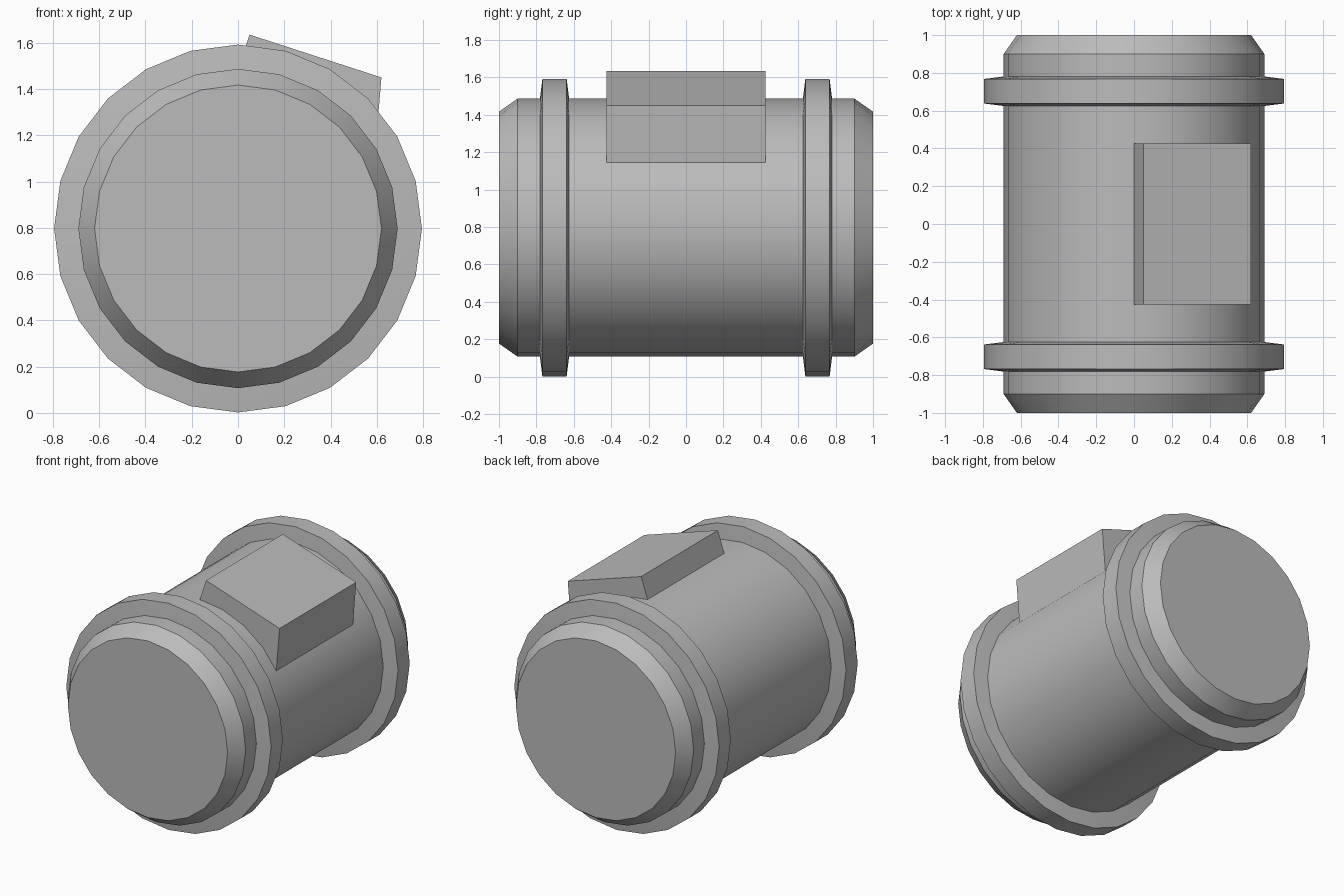
import bpy
import bmesh
from math import sin, cos, pi, radians

cube = bpy.data.objects.get("Cube")
if cube:
    bpy.data.objects.remove(cube, do_unlink=True)

SIDES = 24
AXIS_Z = 0.797

grey = bpy.data.materials.new("plain grey")
grey.use_nodes = True
colour = (0.5, 0.5, 0.5, 1)
grey.diffuse_color = colour
grey.node_tree.nodes["Principled BSDF"].inputs["Base Color"].default_value = colour


def finish(bm, name, smooth=False):
    bmesh.ops.recalc_face_normals(bm, faces=bm.faces)
    mesh = bpy.data.meshes.new(name)
    bm.to_mesh(mesh)
    bm.free()
    mesh.materials.append(grey)
    obj = bpy.data.objects.new(name, mesh)
    bpy.context.collection.objects.link(obj)
    if smooth:
        bpy.ops.object.select_all(action="DESELECT")
        obj.select_set(True)
        bpy.context.view_layer.objects.active = obj
        bpy.ops.object.shade_smooth_by_angle(angle=radians(30))
    return obj


def lathe(name, profile, closed):
    """Turn (radius, y) points around the y axis; cap the ends if open."""
    bm = bmesh.new()
    rings = []
    for r, y in profile:
        angles = [2 * pi * i / SIDES for i in range(SIDES)]
        rings.append([bm.verts.new((r * cos(a), y, AXIS_Z + r * sin(a))) for a in angles])
    pairs = list(zip(rings, rings[1:]))
    if closed:
        pairs.append((rings[-1], rings[0]))
    else:
        bm.faces.new(rings[0])
        bm.faces.new(rings[-1])
    for a, b in pairs:
        for i in range(SIDES):
            j = (i + 1) % SIDES
            bm.faces.new((a[i], a[j], b[j], b[i]))
    return finish(bm, name, smooth=True)


# Barrel with chamfered ends
lathe("barrel", [(0.62, -1), (0.69, -0.9), (0.69, 0.9), (0.62, 1)], closed=False)

# Raised collars with slightly tapered flanks
for name, s in (("front_collar", -1), ("back_collar", 1)):
    lathe(name, [(0.66, s * 0.622), (0.69, s * 0.625), (0.795, s * 0.638),
                 (0.795, s * 0.768), (0.69, s * 0.781), (0.66, s * 0.784)], closed=True)

# Tilted box sunk into the upper left of the barrel
bm = bmesh.new()
outline = [(-0.02, 1.425), (0.05, 1.635), (0.62, 1.45), (0.582, 1.0)]
face = bm.faces.new([bm.verts.new((x, -0.425, z)) for x, z in outline])
side = bmesh.ops.extrude_face_region(bm, geom=[face])["geom"]
bmesh.ops.translate(bm, vec=(0, 0.85, 0),
                    verts=[v for v in side if isinstance(v, bmesh.types.BMVert)])
finish(bm, "junction_box")
